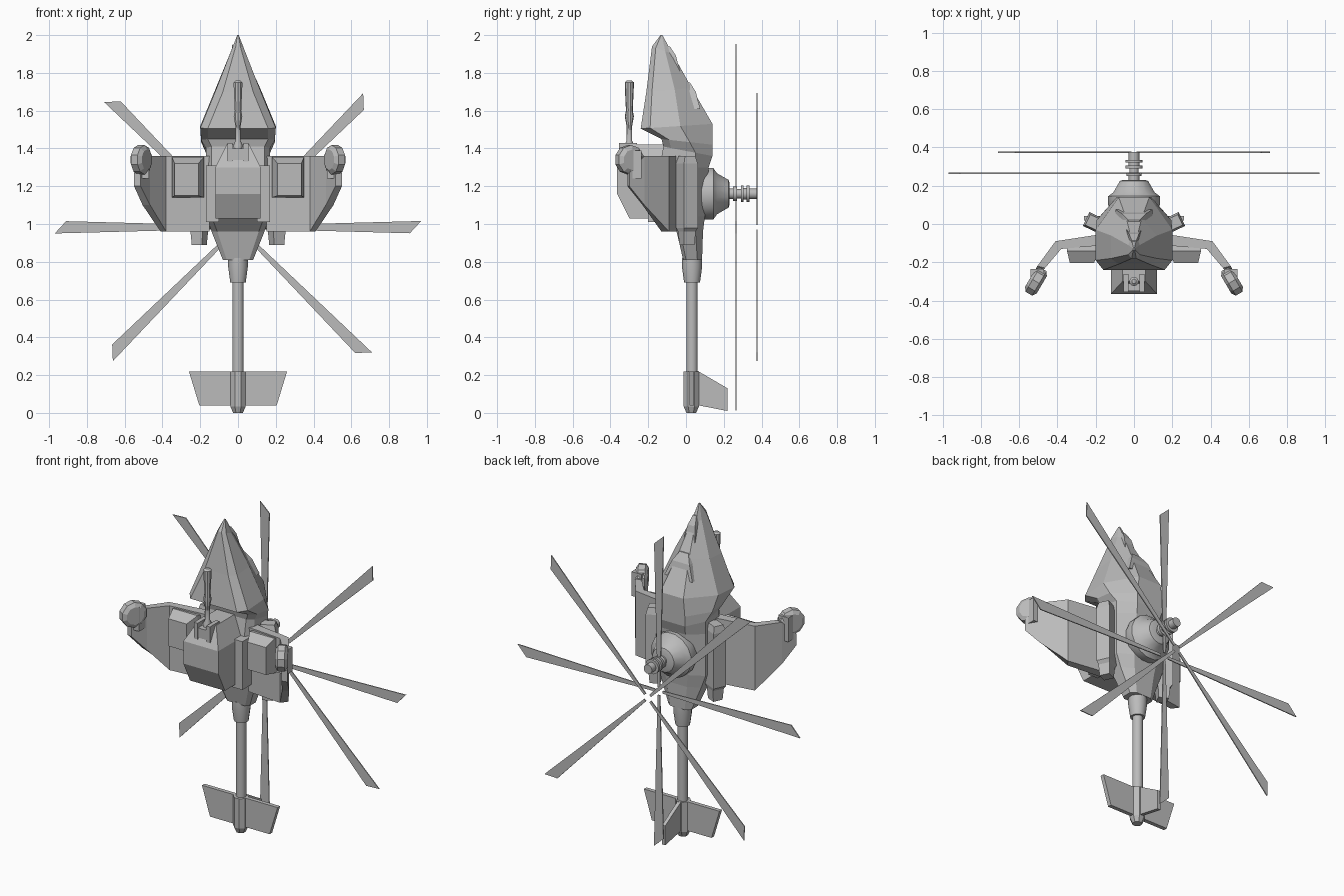
import bpy, bmesh, math
from mathutils import Vector, Matrix

if "Cube" in bpy.data.objects:
    bpy.data.objects.remove(bpy.data.objects["Cube"], do_unlink=True)

GREY = (0.5, 0.5, 0.5, 1)
mat = bpy.data.materials.new("plain_grey")
mat.use_nodes = True
mat.diffuse_color = GREY
mat.node_tree.nodes["Principled BSDF"].inputs["Base Color"].default_value = GREY


def loft(name, rings, smooth=False):
    """Skin a list of equal-length rings and cap both ends."""
    bm = bmesh.new()
    rows = [[bm.verts.new(p) for p in ring] for ring in rings]
    n = len(rows[0])
    for a, b in zip(rows, rows[1:]):
        for i in range(n):
            j = (i + 1) % n
            bm.faces.new((a[i], a[j], b[j], b[i]))
    bm.faces.new(rows[0])
    bm.faces.new(rows[-1])
    bmesh.ops.recalc_face_normals(bm, faces=bm.faces)
    mesh = bpy.data.meshes.new(name)
    bm.to_mesh(mesh)
    bm.free()
    mesh.materials.append(mat)
    obj = bpy.data.objects.new(name, mesh)
    bpy.context.collection.objects.link(obj)
    if smooth:
        bpy.ops.object.select_all(action="DESELECT")
        obj.select_set(True)
        bpy.context.view_layer.objects.active = obj
        bpy.ops.object.shade_smooth_by_angle(angle=math.radians(35))
    return obj


def lathe(name, profile, origin, axis, sides=16, smooth=True):
    """Revolve (distance, radius) pairs about an axis."""
    rot = Vector(axis).to_track_quat("Z", "Y")
    rings = []
    for d, r in profile:
        angles = [math.tau * (i + 0.5) / sides for i in range(sides)]
        rings.append([Vector(origin) + rot @ Vector((r * math.cos(a), r * math.sin(a), d))
                      for a in angles])
    return loft(name, rings, smooth)


def rect(x0, x1, y0, y1, z):
    return [(x0, y0, z), (x1, y0, z), (x1, y1, z), (x0, y1, z)]


def box(name, x, y, z):
    return loft(name, [rect(*x, *y, z[0]), rect(*x, *y, z[1])])


def plate(name, outline, depth):
    """Extrude a closed outline along a vector."""
    d = Vector(depth)
    return loft(name, [[Vector(p) - d / 2 for p in outline], [Vector(p) + d / 2 for p in outline]])


def hull_ring(zf, zb, yf, wf, y1, y2, w, yb, wb):
    """Eight-sided section, its height running from zf in front to zb behind."""
    half = [(wf, yf), (w, y1), (w, y2), (wb, yb)]
    pts = half + [(-x, y) for x, y in reversed(half)]
    return [(x, y, zf + (zb - zf) * (y - yf) / (yb - yf)) for x, y in pts]


# Fuselage, nose upward
loft("fuselage", [
    hull_ring(0.81, 0.81, -0.015, 0.06, 0.0, 0.06, 0.08, 0.085, 0.05),
    hull_ring(0.96, 0.96, -0.05, 0.11, -0.03, 0.05, 0.14, 0.09, 0.07),
    hull_ring(1.04, 1.04, -0.13, 0.14, -0.08, 0.05, 0.17, 0.10, 0.08),
    hull_ring(1.30, 1.30, -0.14, 0.14, -0.09, 0.05, 0.17, 0.12, 0.08),
    hull_ring(1.41, 1.36, -0.12, 0.14, -0.08, 0.05, 0.17, 0.14, 0.09),
    hull_ring(1.45, 1.42, -0.13, 0.16, -0.09, 0.02, 0.195, 0.14, 0.09),
    hull_ring(1.505, 1.53, -0.24, 0.16, -0.19, -0.03, 0.20, 0.14, 0.08),
    hull_ring(1.70, 1.72, -0.21, 0.08, -0.18, -0.06, 0.12, 0.03, 0.04),
    hull_ring(1.94, 1.90, -0.18, 0.012, -0.16, -0.11, 0.03, -0.07, 0.015),
    hull_ring(2.0, 2.0, -0.135, 0.003, -0.132, -0.128, 0.004, -0.125, 0.003)])

# Raised canopy frames
for name, z, y, w in (("upper_canopy", 1.90, -0.065, 0.025), ("lower_canopy", 1.71, 0.04, 0.06)):
    loft(name, [rect(-w * 1.6, w * 1.6, y - 0.02, y + 0.035, z - 0.10),
                rect(-w, w, y - 0.03, y + 0.012, z - 0.01),
                rect(-w / 2, w / 2, y - 0.06, y - 0.02, z + 0.04)])

# Belly pod and gun
loft("belly_pod", [rect(-0.12, 0.12, -0.30, -0.08, 1.03),
                   rect(-0.12, 0.12, -0.365, -0.08, 1.16),
                   rect(-0.12, 0.12, -0.365, -0.08, 1.30),
                   rect(-0.06, 0.06, -0.30, -0.08, 1.42)])
box("gun_mount", (-0.03, 0.03), (-0.35, -0.25), (1.34, 1.40))
for s in (-1, 1):
    box("gun_bracket", (s * 0.03, s * 0.055), (-0.355, -0.26), (1.33, 1.43))
lathe("gun_barrel", [(0, 0.024), (0.05, 0.024), (0.07, 0.015), (0.15, 0.015), (0.20, 0.024),
                     (0.23, 0.018), (0.36, 0.024), (0.38, 0.024), (0.39, 0.012)],
      (0, -0.30, 1.37), (0, 0, 1), 10)

# Wings, weapon boxes, engines and tip pods on both sides
for s, side in ((1, "left"), (-1, "right")):
    stations = [(0.15, -0.05, 0.15, -0.11, 0.96, 1.36), (0.41, -0.09, 0.38, -0.13, 0.96, 1.36),
                (0.505, -0.22, 0.465, -0.23, 1.10, 1.36), (0.55, -0.30, 0.515, -0.31, 1.20, 1.27)]
    loft(side + "_wing", [[(s * xb, yb, z0), (s * xf, yf, z0), (s * xf, yf, z1), (s * xb, yb, z1)]
                          for xb, yb, xf, yf, z0, z1 in stations])
    box(side + "_wing_root", (s * 0.10, s * 0.17), (-0.20, -0.06), (1.01, 1.31))

    def face(x0, x1, y, z0, z1):
        return [(s * x0, y, z0), (s * x1, y, z0), (s * x1, y, z1), (s * x0, y, z1)]
    loft(side + "_weapon_box", [face(0.18, 0.35, -0.11, 1.14, 1.35),
                                face(0.18, 0.35, -0.14, 1.14, 1.355),
                                face(0.21, 0.335, -0.205, 1.15, 1.32)])

    engine = loft(side + "_engine", [rect(-0.03, 0.03, -0.03, 0.03, 0.89),
                                     rect(-0.035, 0.035, -0.035, 0.035, 0.96),
                                     rect(-0.05, 0.05, -0.04, 0.04, 0.98),
                                     rect(-0.05, 0.05, -0.04, 0.04, 1.32),
                                     rect(-0.04, 0.04, -0.03, 0.03, 1.36)])
    engine.matrix_world = (Matrix.Translation((s * 0.205, 0.005, 0))
                           @ Matrix.Rotation(s * math.radians(25), 4, "Z"))

    axis = Vector((s * 0.85, 0.5, 0)).normalized()
    lathe(side + "_tip_pod", [(-0.035, 0.055), (-0.02, 0.078), (0.02, 0.078), (0.035, 0.055)],
          (s * 0.512, -0.30, 1.34), axis, 10, False)
    loft(side + "_tip_pod_mount", [rect(s * 0.47, s * 0.54, -0.30, -0.235, z) for z in (1.24, 1.39)])

# Rotor mast
lathe("mast_housing", [(0.02, 0.10), (0.06, 0.12), (0.10, 0.138), (0.145, 0.138), (0.165, 0.11),
                       (0.225, 0.075), (0.23, 0.06)], (0, 0, 1.16), (0, 1, 0), 16)
lathe("rotor_mast", [(0.22, 0.028), (0.25, 0.028), (0.25, 0.04), (0.27, 0.04), (0.27, 0.025),
                     (0.29, 0.025), (0.29, 0.045), (0.305, 0.045), (0.305, 0.03), (0.32, 0.03),
                     (0.32, 0.045), (0.335, 0.045), (0.335, 0.028), (0.375, 0.028)],
      (0, 0, 1.16), (0, 1, 0), 16)

# Two four-bladed rotors
BLADE = [(0.025, -0.008), (0.91, -0.032), (0.97, 0.033), (0.025, 0.008)]
for name, y, offset in (("inner_rotor_blade", 0.265, 0), ("outer_rotor_blade", 0.375, 45)):
    for k in range(4):
        a = math.radians(offset + 90 * k)
        plate(name, [(r * math.cos(a) - t * math.sin(a), y, 0.983 + r * math.sin(a) + t * math.cos(a))
                     for r, t in BLADE], (0, 0.006, 0))

# Tail boom and end block
lathe("tail_boom", [(0.15, 0.03), (0.69, 0.03), (0.69, 0.042), (0.77, 0.053), (0.82, 0.053)],
      (0, 0.032, 0), (0, 0, 1), 14)
lathe("tail_block", [(0, 0.028), (0.035, 0.044), (0.22, 0.044)], (0, 0.028, 0), (0, 0, 1), 8, False)

# Tail fins
for s, side in ((1, "left"), (-1, "right")):
    plate(side + "_tail_fin", [(s * 0.02, 0.03, 0.04), (s * 0.205, 0.03, 0.04),
                               (s * 0.26, 0.03, 0.22), (s * 0.02, 0.03, 0.22)], (0, 0.025, 0))
plate("rear_tail_fin", [(0, 0.04, 0.045), (0, 0.22, 0.01), (0, 0.22, 0.13), (0, 0.04, 0.235)],
      (0.022, 0, 0))
